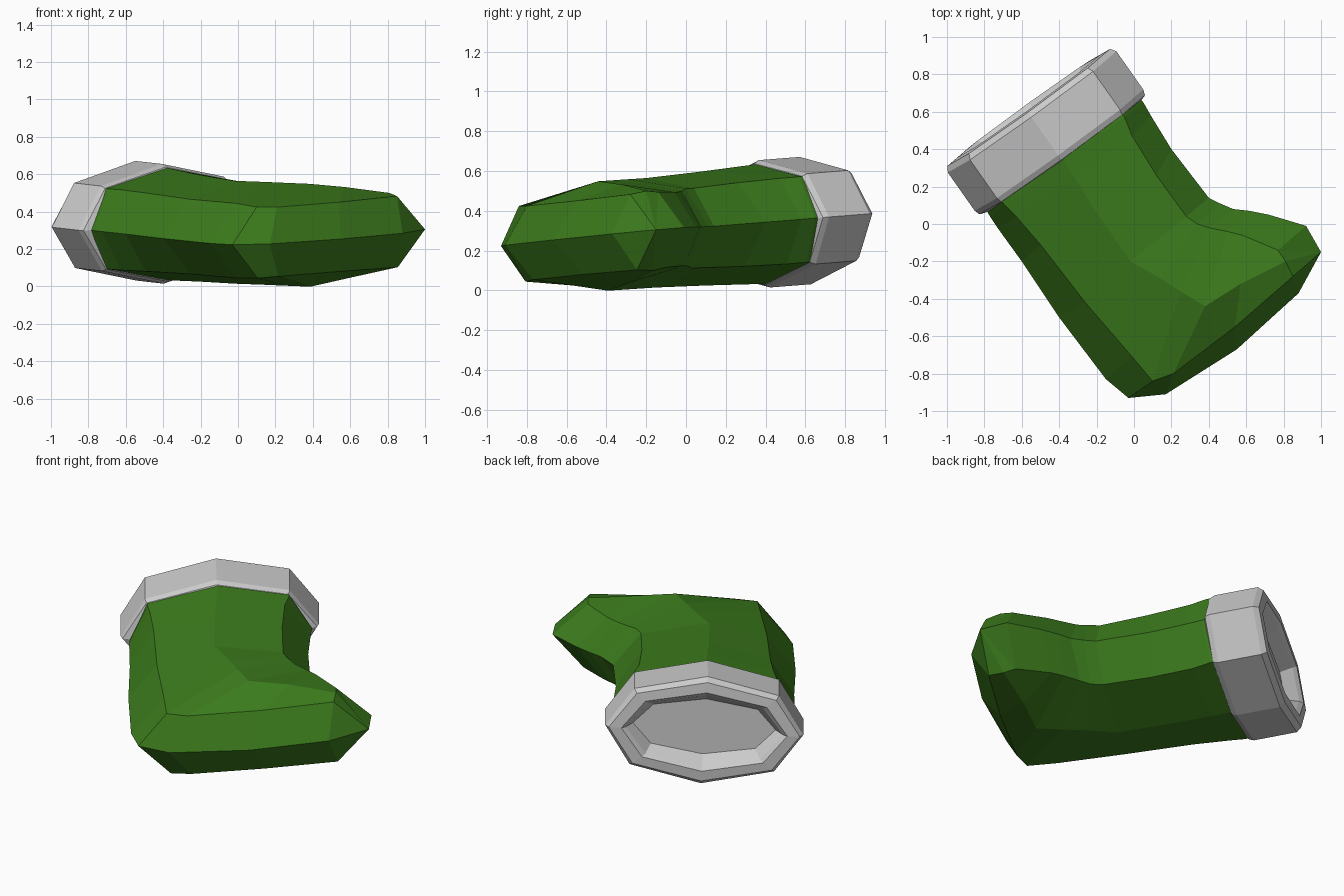
import bpy, bmesh
from mathutils import Vector

if "Cube" in bpy.data.objects:
    bpy.data.objects.remove(bpy.data.objects["Cube"])

# The whole stocking lies on a slightly tilted mid-plane
N = Vector((-0.013, -0.088, 1.0))


def on_plane(x, y):
    return Vector((x, y, 0.305 + 0.013 * x + 0.088 * y))


def loft(name, rings, start=None, tip=None, color=None):
    bm = bmesh.new()
    loops = [[bm.verts.new(p) for p in ring] for ring in rings]
    for a, b in zip(loops, loops[1:]):
        for i in range(len(a)):
            j = (i + 1) % len(a)
            bm.faces.new((a[i], a[j], b[j], b[i]))
    if start == "cap":
        bm.faces.new(loops[0])
    last = loops[-1]
    if tip is not None:
        t = bm.verts.new(tip)
        for i in range(len(last)):
            bm.faces.new((last[i], last[(i + 1) % len(last)], t))
    else:
        bm.faces.new(last)
    bmesh.ops.recalc_face_normals(bm, faces=bm.faces)
    mesh = bpy.data.meshes.new(name)
    bm.to_mesh(mesh)
    bm.free()
    obj = bpy.data.objects.new(name, mesh)
    bpy.context.collection.objects.link(obj)
    if color:
        mat = bpy.data.materials.new(name + "_color")
        mat.diffuse_color = color
        mat.use_nodes = True
        mat.node_tree.nodes["Principled BSDF"].inputs["Base Color"].default_value = mat.diffuse_color
        mesh.materials.append(mat)
    return obj


# Body sections: left edge, upper left, ridge, upper right, right edge,
# then corner and ridge half-thickness
sections = [
    ((-.82, .13), (-.76, .19), (-.45, .44), (-.11, .65), (-.01, .73), .215, .29),
    ((-.77, .04), (-.69, .10), (-.38, .35), (-.05, .57), (.05, .65), .215, .30),
    ((-.73, -.02), (-.63, .04), (-.32, .25), (-.01, .47), (.09, .58), .215, .295),
    ((-.60, -.20), (-.50, -.11), (-.20, .06), (.12, .26), (.20, .40), .21, .285),
    ((-.40, -.50), (-.26, -.42), (-.02, -.20), (.28, .04), (.40, .14), .20, .275),
    ((-.15, -.83), (-.01, -.71), (.14, -.29), (.34, .00), (.46, .11), .20, .275),
    ((-.03, -.93), (.10, -.84), (.25, -.36), (.40, -.02), (.53, .08), .19, .275),
    ((.17, -.91), (.21, -.80), (.38, -.44), (.50, -.04), (.62, .07), .185, .275),
    ((.55, -.67), (.54, -.55), (.57, -.32), (.58, -.06), (.72, .05), .185, .245),
    ((.88, -.37), (.85, -.28), (.81, -.20), (.77, -.14), (.92, -.01), .19, .20),
]


def body_ring(l, ul, u, ur, r, h1, h):
    tops, bottoms = [], []
    for (x, y), k in ((ul, h1), (u, h), (ur, h1)):
        # The listed positions are seen from above, so shift back to the mid-plane
        base = on_plane(x - N.x * k, y - N.y * k)
        tops.append(base + N * k)
        bottoms.append(base - N * k)
    return [on_plane(*l), *tops, on_plane(*r), *reversed(bottoms)]


loft("stocking_body", [body_ring(*s) for s in sections], start="cap",
     tip=on_plane(1.0, -.15), color=(0.045, 0.20, 0.012, 1))

# Cuff: one eight-sided profile swept from the outer lower edge over the rim
# to the recessed floor (distance along the leg, half-width, half-height)
cuff_profile = [(.335, .49, .27), (.315, .545, .305), (.285, .555, .32),
                (.035, .555, .32), (.005, .535, .295), (.0, .465, .235),
                (.02, .44, .215), (.09, .40, .165)]


def cuff_ring(t, w, h):
    ring = []
    for a, b in ((-1, 0), (-.73, .71), (0, 1), (.73, .71),
                 (1, 0), (.73, -.71), (0, -1), (-.73, -.71)):
        x = -.565 + .575 * t + .812 * w * a
        y = .628 - .818 * t + .584 * w * a
        ring.append(on_plane(x, y) + N * (h * b))
    return ring


loft("cuff", [cuff_ring(*p) for p in cuff_profile], start="cap")
